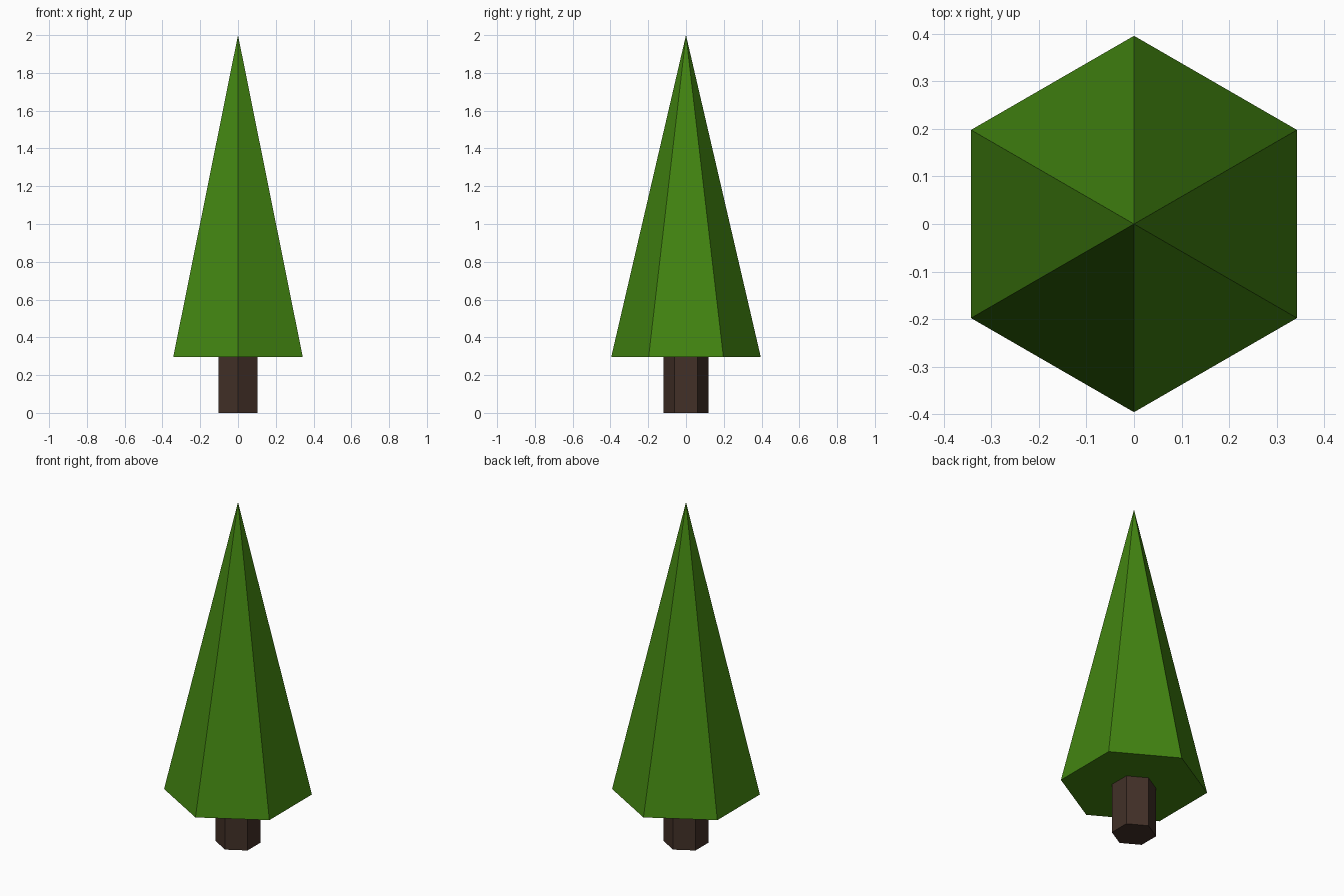
import bpy, bmesh, math

if "Cube" in bpy.data.objects:
    bpy.data.objects.remove(bpy.data.objects["Cube"])

SIDES = 6


def material(name, colour):
    mat = bpy.data.materials.new(name)
    mat.diffuse_color = (*colour, 1.0)
    mat.use_nodes = True
    mat.node_tree.nodes["Principled BSDF"].inputs["Base Color"].default_value = mat.diffuse_color
    return mat


def ring(bm, radius, z):
    """Hexagon of vertices with corners pointing along +y and -y."""
    angles = [math.pi / 2 + i * math.tau / SIDES for i in range(SIDES)]
    return [bm.verts.new((radius * math.cos(a), radius * math.sin(a), z)) for a in angles]


def finish(bm, name, mat):
    bmesh.ops.recalc_face_normals(bm, faces=bm.faces)
    mesh = bpy.data.meshes.new(name)
    bm.to_mesh(mesh)
    bm.free()
    mesh.materials.append(mat)
    obj = bpy.data.objects.new(name, mesh)
    bpy.context.collection.objects.link(obj)
    return obj


# Foliage: closed six-sided pyramid
bm = bmesh.new()
base = ring(bm, 0.396, 0.295)
tip = bm.verts.new((0, 0, 2.0))
bm.faces.new(base)
for i in range(SIDES):
    bm.faces.new((base[i], base[(i + 1) % SIDES], tip))
finish(bm, "foliage", material("leaf green", (0.0545, 0.231, 0.0055)))

# Trunk: six-sided prism, its top hidden against the foliage base
bm = bmesh.new()
bottom = ring(bm, 0.12, 0.0)
top = ring(bm, 0.12, 0.295)
bm.faces.new(bottom)
for i in range(SIDES):
    j = (i + 1) % SIDES
    bm.faces.new((bottom[i], bottom[j], top[j], top[i]))
finish(bm, "trunk", material("bark brown", (0.0545, 0.0296, 0.0203)))
